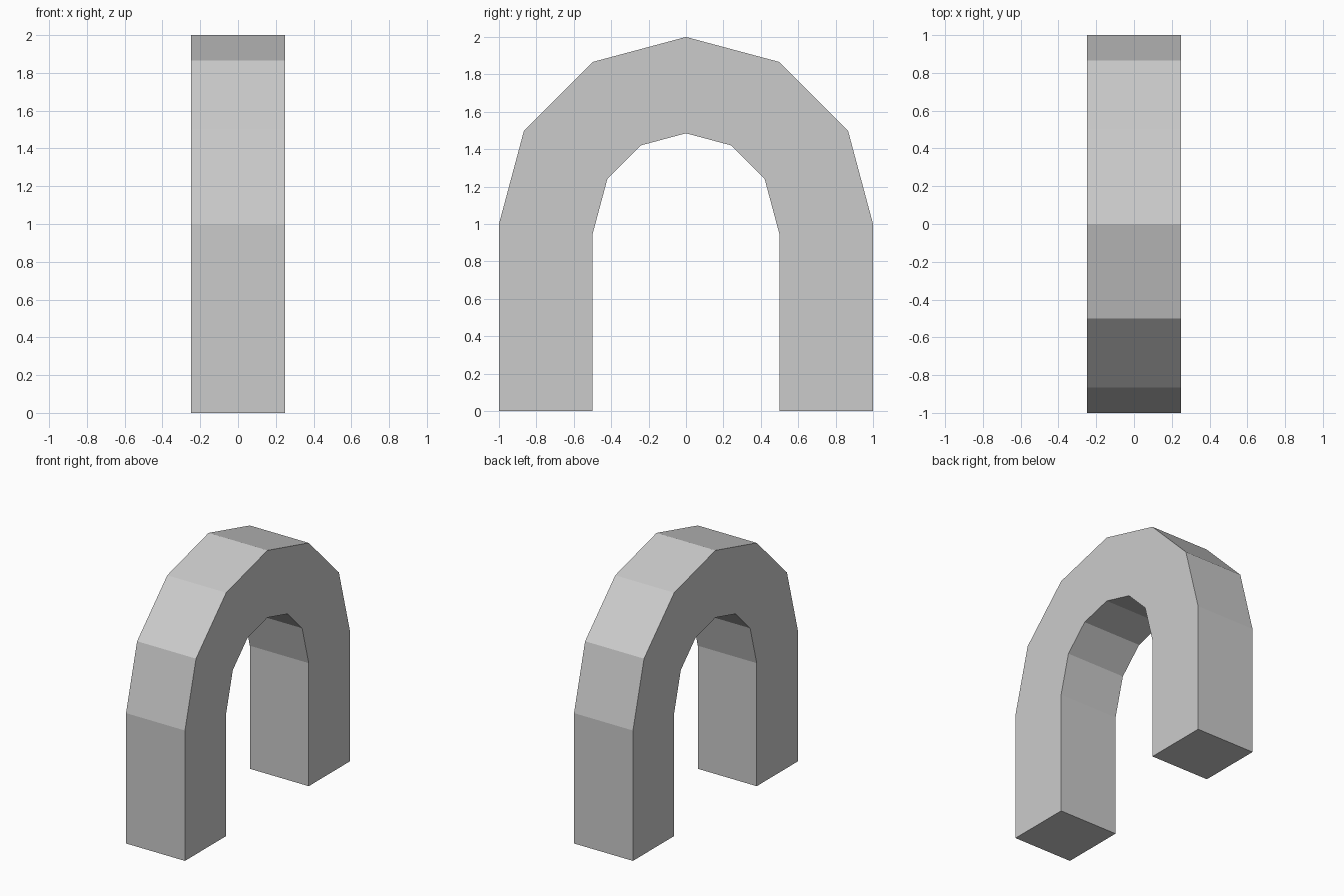
import bpy, bmesh
from math import sin, cos, radians

if "Cube" in bpy.data.objects:
    bpy.data.objects.remove(bpy.data.objects["Cube"])

WIDTH = 0.5      # thickness along x
R_OUT = 1.0      # outer arch radius
R_IN = 0.485     # inner arch radius
SPRING = 1.0     # height of the arch centre
LEG_IN = 0.5     # inner face of each leg


def arc(radius):
    return [(-radius * cos(radians(a)), SPRING + radius * sin(radians(a)))
            for a in range(0, 181, 30)]


# Paired outer and inner outlines in the YZ plane, foot to foot
outer = [(-R_OUT, 0)] + arc(R_OUT) + [(R_OUT, 0)]
inner = arc(R_IN)
inner[0], inner[-1] = (-LEG_IN, 0.944), (LEG_IN, 0.944)
inner = [(-LEG_IN, 0)] + inner + [(LEG_IN, 0)]

# Flat side of the arch as a strip of quads
bm = bmesh.new()
rows = [[bm.verts.new((-WIDTH / 2, y, z)) for y, z in line] for line in (outer, inner)]
for i in range(len(outer) - 1):
    bm.faces.new((rows[0][i], rows[0][i + 1], rows[1][i + 1], rows[1][i]))

# Extrude across the width
ext = bmesh.ops.extrude_face_region(bm, geom=bm.faces[:], use_keep_orig=True)
verts = [g for g in ext["geom"] if isinstance(g, bmesh.types.BMVert)]
bmesh.ops.translate(bm, verts=verts, vec=(WIDTH, 0, 0))
bmesh.ops.recalc_face_normals(bm, faces=bm.faces[:])

mesh = bpy.data.meshes.new("arch")
bm.to_mesh(mesh)
bm.free()
bpy.context.collection.objects.link(bpy.data.objects.new("arch", mesh))
